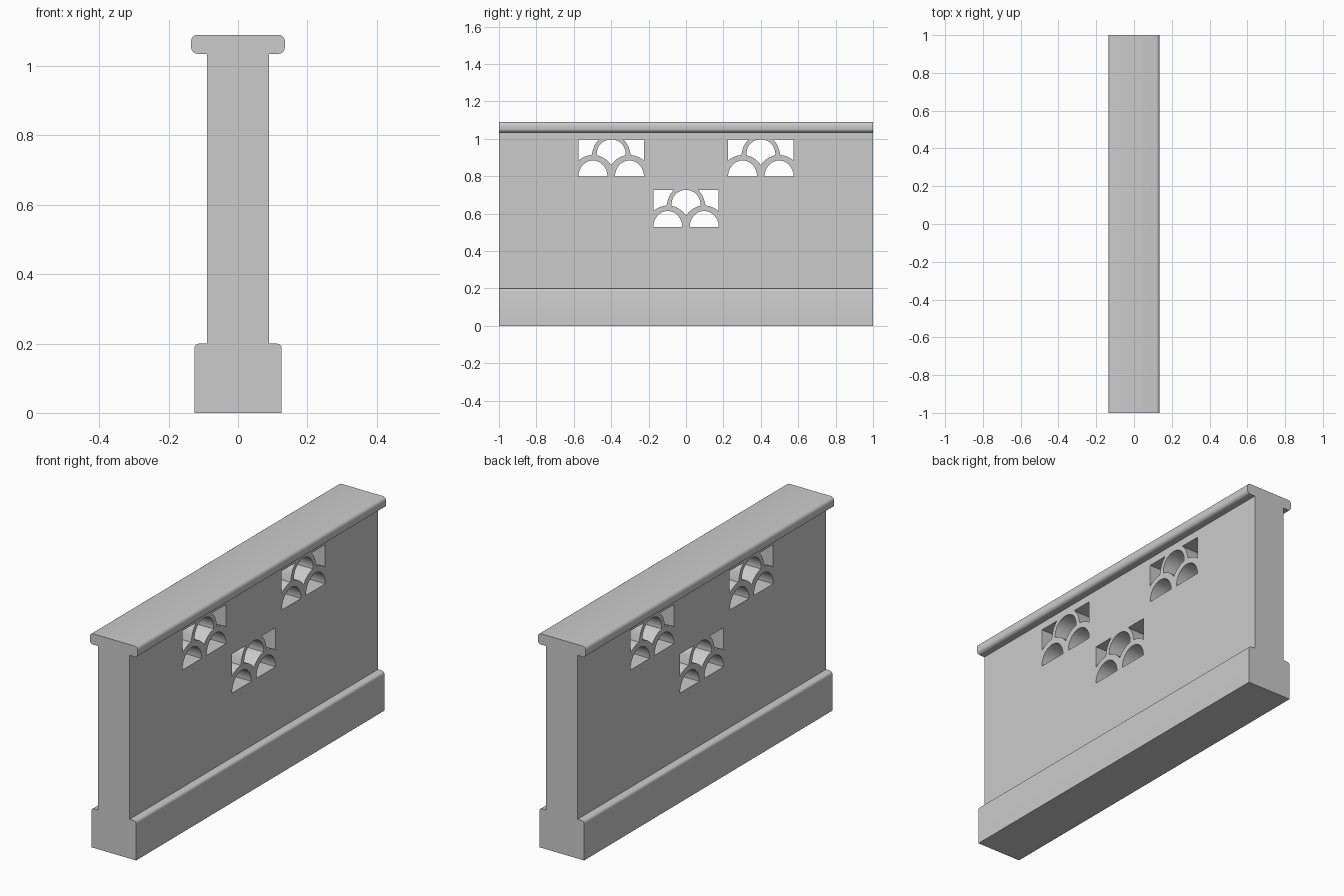
import bpy, bmesh
from math import sqrt, cos, sin, pi

if "Cube" in bpy.data.objects:
    bpy.data.objects.remove(bpy.data.objects["Cube"])


def add_prism(bm, loop, axis, half):
    """Extrude a closed loop of 3D points from -half to +half along an axis."""
    verts = []
    for p in loop:
        v = list(p)
        v[axis] = -half
        verts.append(bm.verts.new(v))
    face = bm.faces.new(verts)
    ext = bmesh.ops.extrude_face_region(bm, geom=[face])["geom"]
    for v in ext:
        if isinstance(v, bmesh.types.BMVert):
            v.co[axis] = half


def make_object(name, bm):
    bmesh.ops.recalc_face_normals(bm, faces=bm.faces)
    me = bpy.data.meshes.new(name)
    bm.to_mesh(me)
    bm.free()
    ob = bpy.data.objects.new(name, me)
    bpy.context.collection.objects.link(ob)
    return ob


def corner(cx, cz, r, start):
    """Quarter-round corner as (x, z) points."""
    return [(cx + r * cos(start + i * pi / 8), cz + r * sin(start + i * pi / 8)) for i in range(5)]


# Wall: plinth, panel and rounded coping in one mirrored section
R, B = 0.018, 0.015
right = [(0.126, 0)] + corner(0.126 - B, 0.2 - B, B, 0)
right += [(0.089, 0.2), (0.089, 1.035)]
right += corner(0.135 - R, 1.035 + R, R, -pi / 2) + corner(0.135 - R, 1.09 - R, R, 0)
section = right + [(-x, z) for x, z in reversed(right)]
bm = bmesh.new()
add_prism(bm, [(x, 0, z) for x, z in section], 1, 1.0)
wall = make_object("parapet_wall", bm)

# Fish-scale openings: each is the region between a top and a bottom curve
HALF, TOP = 0.175, 0.199
ARCH_Y, ARCH_R, OUT_R = 0.0975, 0.0775, 0.115
MID_Z, MID_OUT = TOP - ARCH_R, 0.1


def root(v):
    return sqrt(max(v, 0.0))


def arch(y):
    return root(OUT_R ** 2 - (abs(y) - ARCH_Y) ** 2)


def corner_floor(y):
    ring = MID_Z + root(MID_OUT ** 2 - y * y) if abs(y) < MID_OUT else 0
    return min(TOP, max(arch(y), ring))


def region(a, b, top, bottom, n=24):
    ys = [(a + b) / 2 - (b - a) / 2 * cos(pi * i / n) for i in range(n + 1)]
    pts = [(y, top(y)) for y in ys] + [(y, bottom(y)) for y in reversed(ys)]
    return [p for i, p in enumerate(pts)
            if abs(p[0] - pts[i - 1][0]) + abs(p[1] - pts[i - 1][1]) > 1e-5]


edge = sqrt(MID_OUT ** 2 - (TOP - MID_Z) ** 2)
lower = region(-ARCH_Y - ARCH_R, -ARCH_Y + ARCH_R,
               lambda y: 0.086 * root(1 - ((y + ARCH_Y) / ARCH_R) ** 2), lambda y: 0.0)
spandrel = region(-HALF, -edge, lambda y: TOP, corner_floor)
middle = region(-ARCH_R, ARCH_R, lambda y: MID_Z + root(ARCH_R ** 2 - y * y),
                lambda y: max(arch(y), MID_Z - root(ARCH_R ** 2 - y * y)))
holes = [middle] + [[(s * y, z) for y, z in h] for h in (lower, spandrel) for s in (1, -1)]

bm = bmesh.new()
for cy, cz in ((-0.4, 0.798), (0.4, 0.798), (0, 0.528)):
    for h in holes:
        add_prism(bm, [(0, cy + y, cz + z) for y, z in h], 0, 0.2)
cutter = make_object("opening_cutter", bm)
cutter.hide_render = True

# Cut the openings through the panel
bpy.context.view_layer.objects.active = wall
wall.select_set(True)
mod = wall.modifiers.new("openings", "BOOLEAN")
mod.operation = "DIFFERENCE"
mod.solver = "EXACT"
mod.object = cutter
bpy.ops.object.modifier_apply(modifier=mod.name)
bpy.data.objects.remove(cutter)
bpy.ops.object.shade_smooth_by_angle(angle=pi / 6)
